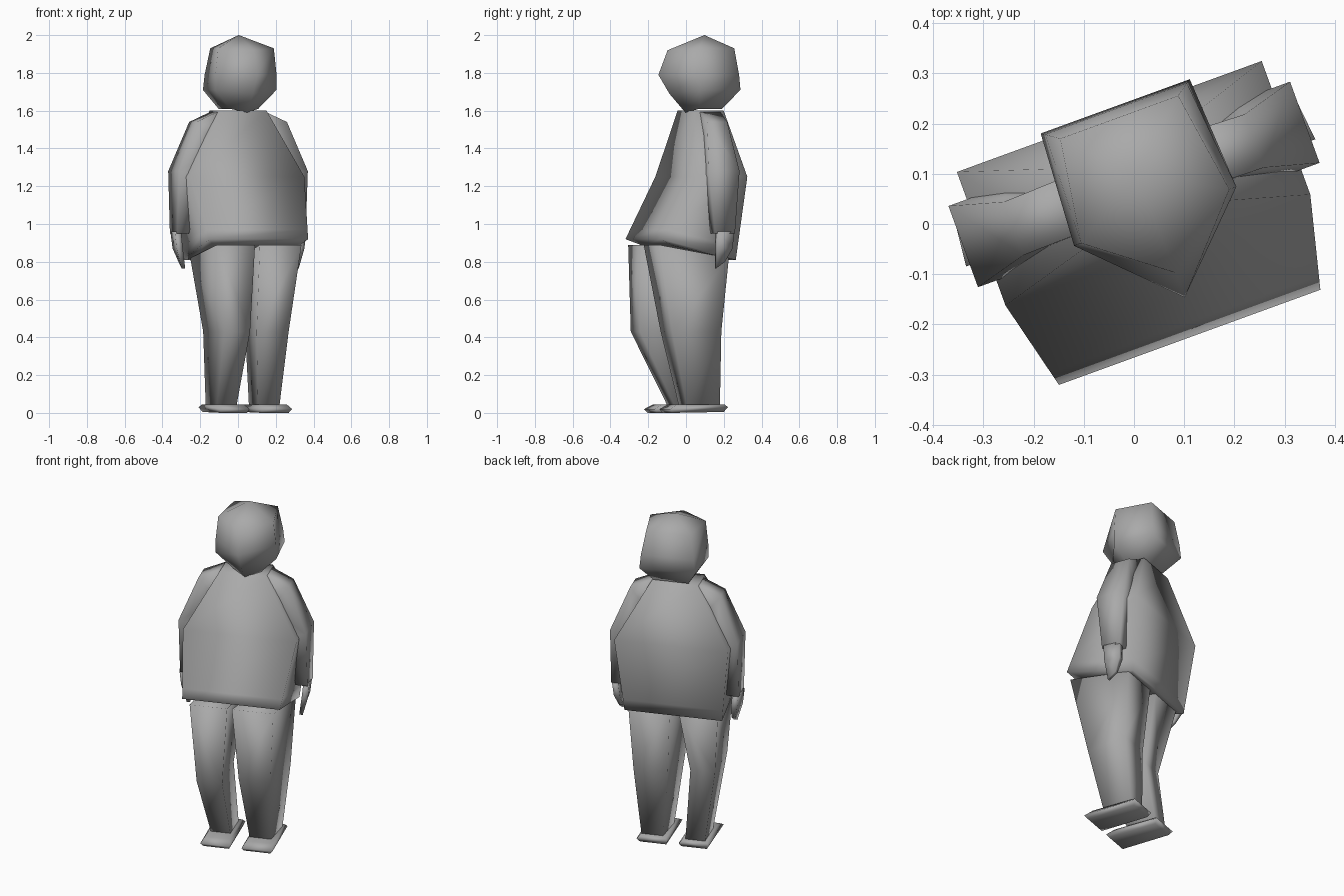
import bpy
import bmesh
from math import radians
from mathutils import Matrix

default_cube = bpy.data.objects.get("Cube")
if default_cube:
    bpy.data.objects.remove(default_cube, do_unlink=True)

# One plain clay colour for the whole figure
clay = bpy.data.materials.new("clay_grey")
clay.use_nodes = True
GREY = (0.4, 0.4, 0.4, 1)
clay.diffuse_color = GREY
clay.node_tree.nodes["Principled BSDF"].inputs["Base Color"].default_value = GREY

# The figure is turned slightly towards its left
TURN = Matrix.Rotation(radians(20), 4, "Z") @ Matrix.Translation((0.027, 0, 0))


def slab(inner, outer, front, back, z_front, z_back=None, flare=0, lean=0):
    """Four-sided section; flare and lean move the outer and inner back corners."""
    z_back = z_front if z_back is None else z_back
    return [(inner, front, z_front), (outer, front, z_front),
            (outer + flare, back, z_back), (inner + lean, back, z_back)]


def sleeve(inner, outer, front, back, z_in, z_out):
    """Four-sided section tilted from the body outwards."""
    return [(inner, front, z_in), (outer, front, z_out),
            (outer, back, z_out), (inner, back, z_in)]


def loft(name, sections, side=1, peak=None):
    """Join equal sections into a closed skin, mirrored when side is -1."""
    bm = bmesh.new()
    rings = [[bm.verts.new((side * x, y, z)) for x, y, z in s] for s in sections]
    count = len(rings[0])
    for low, high in zip(rings, rings[1:]):
        for i in range(count):
            j = (i + 1) % count
            bm.faces.new((low[i], low[j], high[j], high[i]))
    bm.faces.new(rings[0])
    if peak:
        tip = bm.verts.new(peak)
        for i in range(count):
            bm.faces.new((rings[-1][i], rings[-1][(i + 1) % count], tip))
    else:
        bm.faces.new(rings[-1])
    bmesh.ops.recalc_face_normals(bm, faces=bm.faces)
    bm.transform(TURN)
    mesh = bpy.data.meshes.new(name)
    bm.to_mesh(mesh)
    bm.free()
    mesh.materials.append(clay)
    mesh.shade_smooth()
    obj = bpy.data.objects.new(name, mesh)
    bpy.context.collection.objects.link(obj)
    return obj


# Loose smock: narrow collar, wide middle, hem that dips at the back
loft("torso", [
    slab(-.23, .23, -.17, .13, .885, .82),
    slab(-.277, .277, -.25, .17, .92, .81),
    slab(-.284, .284, -.222, .177, .97, .876),
    slab(-.323, .323, -.065, .218, 1.25),
    slab(-.13, .13, -.01, .155, 1.6),
])


# Head: five-sided sections, pointed at the face, with a low crown
HEAD_X = 0.018


def head_section(cheek, nape, face, side_y, back, z, z_face):
    outline = [(0, face, z_face), (cheek, side_y, z), (nape, back, z),
               (-nape, back, z), (-cheek, side_y, z)]
    return [(x + HEAD_X, y, height) for x, y, height in outline]


loft("head", [
    head_section(.08, .1, -.02, .03, .15, 1.61, 1.59),
    head_section(.172, .158, -.11, 0, .233, 1.71, 1.69),
    head_section(.172, .15, -.172, 0, .228, 1.79, 1.79),
    head_section(.157, .125, -.12, 0, .21, 1.93, 1.92),
], peak=(.01, .09, 2))

# Sleeves and flat mitten hands
for label, side in (("left", 1), ("right", -1)):
    loft(label + "_arm", [
        sleeve(.07, .12, .02, .135, 1.48, 1.6),
        sleeve(.15, .255, .017, .13, 1.4, 1.54),
        sleeve(.24, .362, -.012, .16, 1.25, 1.28),
        sleeve(.295, .362, .022, .134, .95, .95),
    ], side)
    loft(label + "_hand", [
        slab(.335, .37, .035, .132, .96, flare=-.01, lean=-.01),
        slab(.325, .36, .035, .125, .87, flare=-.01, lean=-.01),
        slab(.31, .33, .04, .09, .765, .8),
    ], side)

# Left leg stands straight, right leg has its knee pushed forward
loft("left_leg", [
    slab(.06, .18, -.07, .11, .03, flare=.015, lean=.015),
    slab(.02, .2, -.16, .1, .43, flare=.045, lean=.03),
    slab(.005, .24, -.25, .135, .89, .82, flare=.025, lean=.025),
])
loft("right_leg", [
    slab(.055, .165, -.05, .12, .03),
    slab(.05, .195, -.25, .05, .43, flare=.01, lean=.015),
    slab(.022, .235, -.25, .14, .89, .82, flare=.01),
], -1)

# Thin wedge-shaped shoes
for label, side, inner, outer in (("left", 1, .04, .215), ("right", -1, .025, .195)):
    loft(label + "_shoe", [
        slab(inner + .01, outer - .015, -.16, .13, 0, .005),
        slab(inner, outer, -.175, .148, .02, .03),
        slab(inner + .015, outer - .015, -.13, .135, .045),
    ], side)
